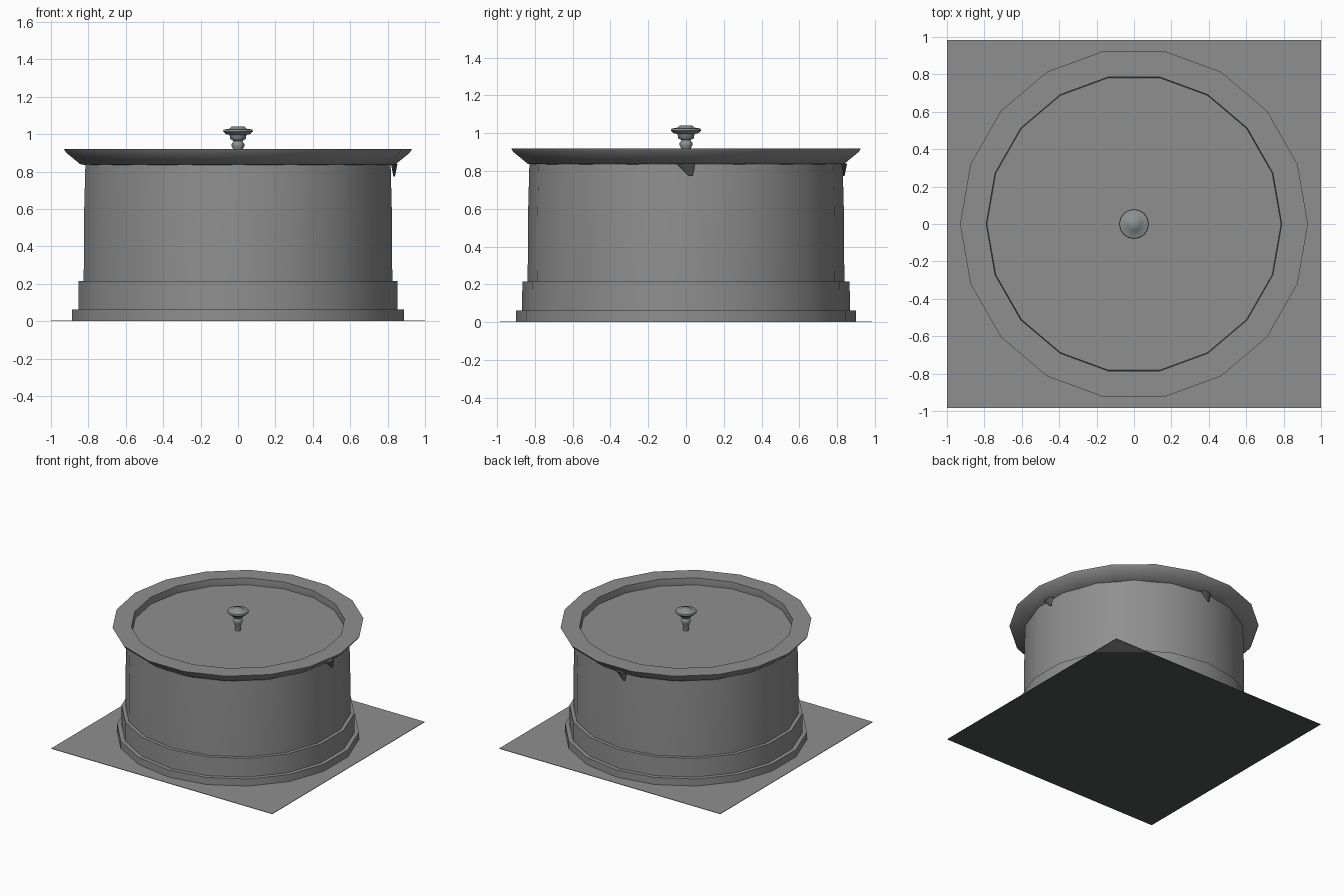
import bpy, bmesh
from math import cos, sin, radians, tau
from mathutils import Matrix

if "Cube" in bpy.data.objects:
    bpy.data.objects.remove(bpy.data.objects["Cube"])


def make_material(name, colour):
    mat = bpy.data.materials.new(name)
    mat.use_nodes = True
    mat.diffuse_color = (*colour, 1)
    mat.node_tree.nodes["Principled BSDF"].inputs["Base Color"].default_value = (*colour, 1)
    return mat


STONE = make_material("grey_stone", (0.275, 0.275, 0.275))
DARK = make_material("dark_underside", (0.08, 0.09, 0.085))
METAL = make_material("finial_grey", (0.26, 0.285, 0.28))


def finish(name, bm, *materials):
    bmesh.ops.recalc_face_normals(bm, faces=bm.faces)
    mesh = bpy.data.meshes.new(name)
    bm.to_mesh(mesh)
    bm.free()
    for mat in materials:
        mesh.materials.append(mat)
    obj = bpy.data.objects.new(name, mesh)
    bpy.context.collection.objects.link(obj)
    bpy.ops.object.select_all(action='DESELECT')
    obj.select_set(True)
    bpy.context.view_layer.objects.active = obj
    bpy.ops.object.shade_smooth_by_angle(angle=radians(55))


def lathe(name, profile, sides=18, turn=0.0, closed=False, y_scale=1.0, material=STONE):
    """Turn a (radius, height) profile; open profiles are capped at both ends."""
    bm = bmesh.new()
    rings = [[bm.verts.new((r * cos(tau * i / sides + turn),
                            r * sin(tau * i / sides + turn) * y_scale, z))
              for i in range(sides)] for r, z in profile]
    pairs = list(zip(rings, rings[1:]))
    if closed:
        pairs.append((rings[-1], rings[0]))
    else:
        bm.faces.new(rings[0])
        bm.faces.new(rings[-1])
    for a, b in pairs:
        for i in range(sides):
            j = (i + 1) % sides
            bm.faces.new((a[i], a[j], b[j], b[i]))
    finish(name, bm, material)


# Square ground slab, dark underneath except for one back corner
bm = bmesh.new()
bmesh.ops.create_cube(bm, size=1)
for v in bm.verts:
    v.co = (v.co.x * 2, v.co.y * 1.97, (v.co.z + 0.5) * 0.004)
bmesh.ops.bisect_plane(bm, geom=bm.verts[:] + bm.edges[:] + bm.faces[:],
                       plane_co=(0.85, 0.85, 0), plane_no=(0.63, 0.76, 0))
bm.normal_update()
for f in bm.faces:
    centre = f.calc_center_median()
    f.material_index = int(f.normal.z < -0.5 and centre.x + centre.y < 1.5)
finish("ground_slab", bm, STONE, DARK)

# Stepped plinth and basin wall, with a corner towards the front
TURN = radians(10)
lathe("base_step", [(0.9, 0.004), (0.9, 0.062), (0.8, 0.062), (0.8, 0.004)],
      turn=TURN, closed=True)
lathe("plinth", [(0.867, 0.05), (0.866, 0.215), (0.79, 0.215), (0.79, 0.05)],
      turn=TURN, closed=True)
lathe("basin_wall", [(0.838, 0.2), (0.835, 0.6), (0.828, 0.86), (0.76, 0.86), (0.76, 0.2)],
      turn=TURN, closed=True)

# Flared rim with a thin lip and a flat top
lathe("rim", [(0.79, 0.832), (0.842, 0.838), (0.92, 0.902), (0.93, 0.92),
              (0.79, 0.92), (0.785, 0.85)], closed=True, y_scale=1.01)

# Sunken surface inside the rim
lathe("basin_surface", [(0.8, 0.84), (0.8, 0.865)])

# Small dark chips hanging under the rim
for name, angle in (("left_chip", 0), ("back_chip", 90)):
    bm = bmesh.new()
    bmesh.ops.create_cone(bm, cap_ends=True, segments=6, radius1=0.012, radius2=0.05, depth=0.065)
    for v in bm.verts:
        v.co.x = v.co.x * 0.4 + 0.835
        v.co.y += 0.025 if v.co.z < 0 else 0
        v.co.z += 0.807
    bmesh.ops.rotate(bm, verts=bm.verts, matrix=Matrix.Rotation(radians(angle), 3, 'Z'))
    finish(name, bm, DARK)

# Central finial
lathe("finial", [(0.022, 0.85), (0.025, 0.92), (0.035, 0.937), (0.033, 0.95),
                 (0.023, 0.963), (0.041, 0.973), (0.045, 0.996), (0.066, 1.0),
                 (0.08, 1.014), (0.077, 1.024), (0.042, 1.03), (0.034, 1.041)],
      sides=16, material=METAL)
